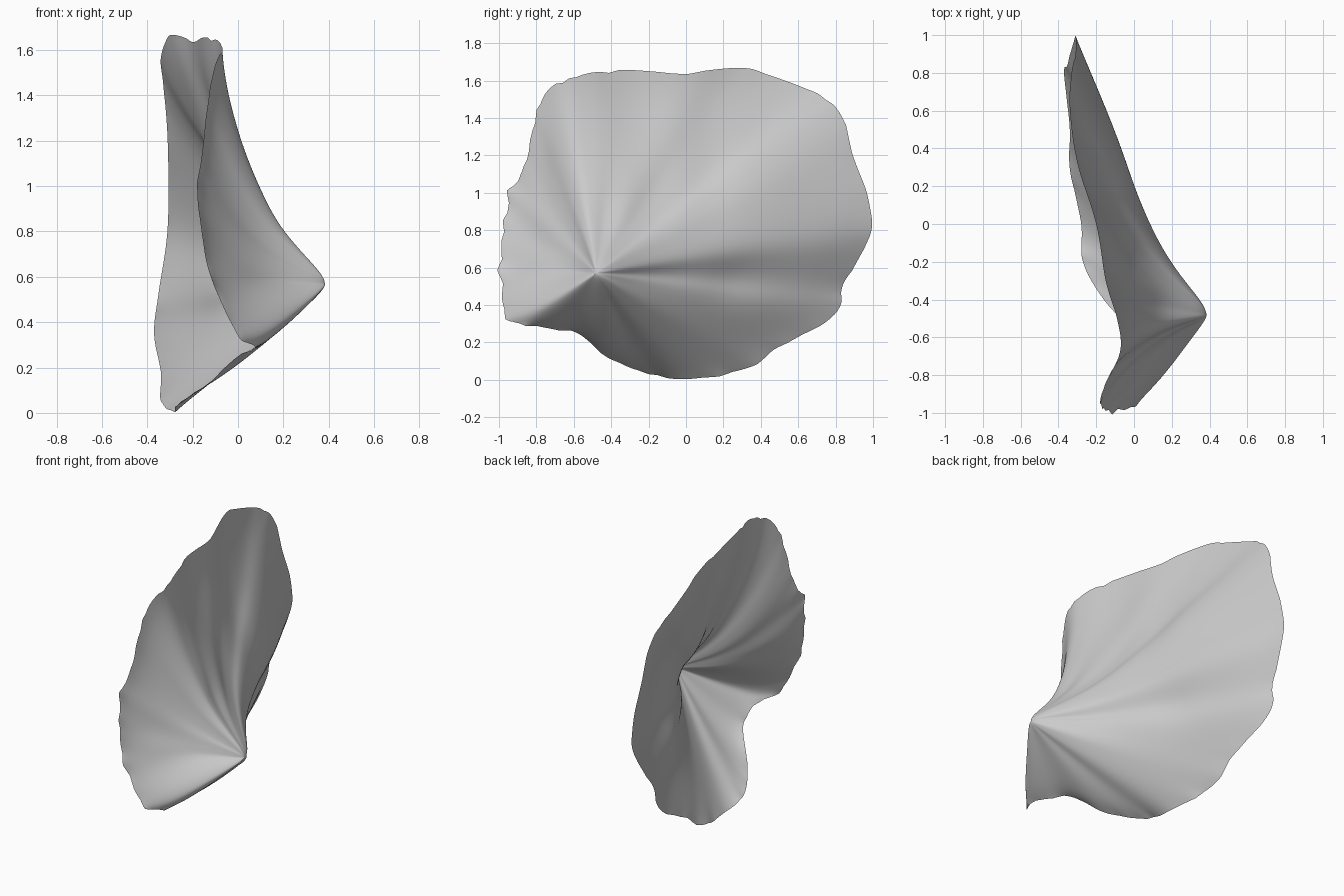
import bpy, bmesh, math, random
from mathutils import Vector

cube = bpy.data.objects.get("Cube")
if cube:
    bpy.data.objects.remove(cube)

random.seed(4)
SEGMENTS, RINGS, NICK = 288, 48, 3
APEX = Vector((0.385, -0.48, 0.57))

# Rim control points: y, z, x and how hollow the slope from the apex is
RIM = [
    (1, .82, -.31, .95), (.9, 1.2, -.31, 1), (.8, 1.45, -.33, 1.1),
    (.62, 1.57, -.34, 1.2), (.32, 1.66, -.3, 1.25), (0, 1.64, -.2, 1.3),
    (-.3, 1.65, -.15, 1.45), (-.5, 1.64, -.09, 1.55), (-.65, 1.6, -.07, 1.55),
    (-.77, 1.5, -.11, 1.5), (-.82, 1.3, -.14, 1.45), (-.87, 1.13, -.16, 1.4),
    (-.95, 1, -.18, 1.35), (-.98, .8, -.16, 1.3), (-.99, .6, -.12, 1.2),
    (-.97, .34, 0, 1), (-.83, .29, .08, .85), (-.6, .25, .01, .82),
    (-.4, .11, -.16, .85), (-.2, .03, -.27, .95), (0, .01, -.28, 1),
    (.3, .05, -.34, 1.1), (.5, .18, -.34, 1.1), (.8, .35, -.37, 1.05),
    (.85, .53, -.35, 1),
]
# Soft swellings and dents: y, z, height, radius
BUMPS = [(.42, 1.05, .03, .3), (.25, .53, -.02, .12), (-.45, .85, -.01, .1),
         (.15, 1.4, .02, .2), (.7, .57, .02, .15)]


def smoothstep(low, high, value):
    t = max(0, min(1, (value - low) / (high - low)))
    return t * t * (3 - 2 * t)


def rim_at(u):
    """Smooth closed curve through the rim control points."""
    n = len(RIM)
    i = int(u * n)
    t = u * n - i
    a, b, c, d = (Vector(RIM[(i + k) % n]) for k in (-1, 0, 1, 2))
    return b + (c - a) * t / 2 + (a * 2 - b * 5 + c * 4 - d) * t**2 / 2 \
        + (b * 3 - a - c * 3 + d) * t**3 / 2


def relief(y, z, t):
    """Shallow upright pleats above, fanned ones at the front, and bumps."""
    upright = smoothstep(.65, 1.1, z) * smoothstep(-.75, -.4, y)
    upright *= 1 - smoothstep(.1, .4, y)
    fan = 1 - smoothstep(-.85, -.6, y)
    angle = math.atan2(z - APEX.z, y - APEX.y)
    pleats = .008 * upright * math.sin(y * 17 + 2) + .008 * fan * math.sin(angle * 9)
    bumps = sum(h * math.exp(-((y - by)**2 + (z - bz)**2) / r**2)
                for by, bz, h, r in BUMPS)
    return pleats * math.sin(math.pi * t) + bumps * (1 - t**4)


def surface_point(rim, t):
    y = APEX.y + (rim[0] - APEX.y) * t
    z = APEX.z + (rim[1] - APEX.z) * t
    slope = math.sin(math.atan2(rim[1] - APEX.z, rim[0] - APEX.y))
    spike = .25 * smoothstep(-.6, .1, slope)
    s = (math.hypot(t, .06) - .06) / (math.hypot(1, .06) - .06)
    fall = (1 - spike) * (1 - s) ** rim[3] + spike * (1 - s) ** 7
    return Vector((rim[2] + (APEX.x - rim[2]) * fall + relief(y, z, t), y, z))


# Ragged rim: random nicks, deepest along the front edge
jitter = [random.uniform(-1, 1) for _ in range(SEGMENTS // NICK)]
bm = bmesh.new()
center = bm.verts.new(APEX)
columns = []
for i in range(SEGMENTS):
    rim = rim_at(i / SEGMENTS)
    k, f = divmod(i, NICK)
    f /= NICK
    nick = jitter[k] * (1 - f) + jitter[(k + 1) % len(jitter)] * f
    depth = .009 + .011 * (1 - smoothstep(-.85, -.7, rim[0]))
    outward = Vector((0, rim[0] - APEX.y, rim[1] - APEX.z)).normalized()
    column = []
    for r in range(1, RINGS + 1):
        t = (r / RINGS) ** 1.4
        point = surface_point(rim, t)
        column.append(bm.verts.new(point + outward * nick * depth * t ** 10))
    columns.append(column)

# Skin the fan of columns around the apex
for i, a in enumerate(columns):
    b = columns[(i + 1) % SEGMENTS]
    bm.faces.new((center, a[0], b[0]))
    for r in range(RINGS - 1):
        bm.faces.new((a[r], a[r + 1], b[r + 1], b[r]))

# Soften the interior
inner = [v for v in bm.verts if not v.is_boundary]
for _ in range(16):
    bmesh.ops.smooth_vert(bm, verts=inner, factor=.5,
                          use_axis_x=True, use_axis_y=True, use_axis_z=True)
mesh = bpy.data.meshes.new("petal")
bm.to_mesh(mesh)
bm.free()

petal = bpy.data.objects.new("petal", mesh)
bpy.context.collection.objects.link(petal)

# Plain grey material
grey = bpy.data.materials.new("light_grey")
grey.use_nodes = True
colour = (.6, .6, .6, 1)
grey.diffuse_color = colour
grey.node_tree.nodes["Principled BSDF"].inputs["Base Color"].default_value = colour
mesh.materials.append(grey)

bpy.context.view_layer.objects.active = petal
petal.select_set(True)
bpy.ops.object.shade_smooth()
